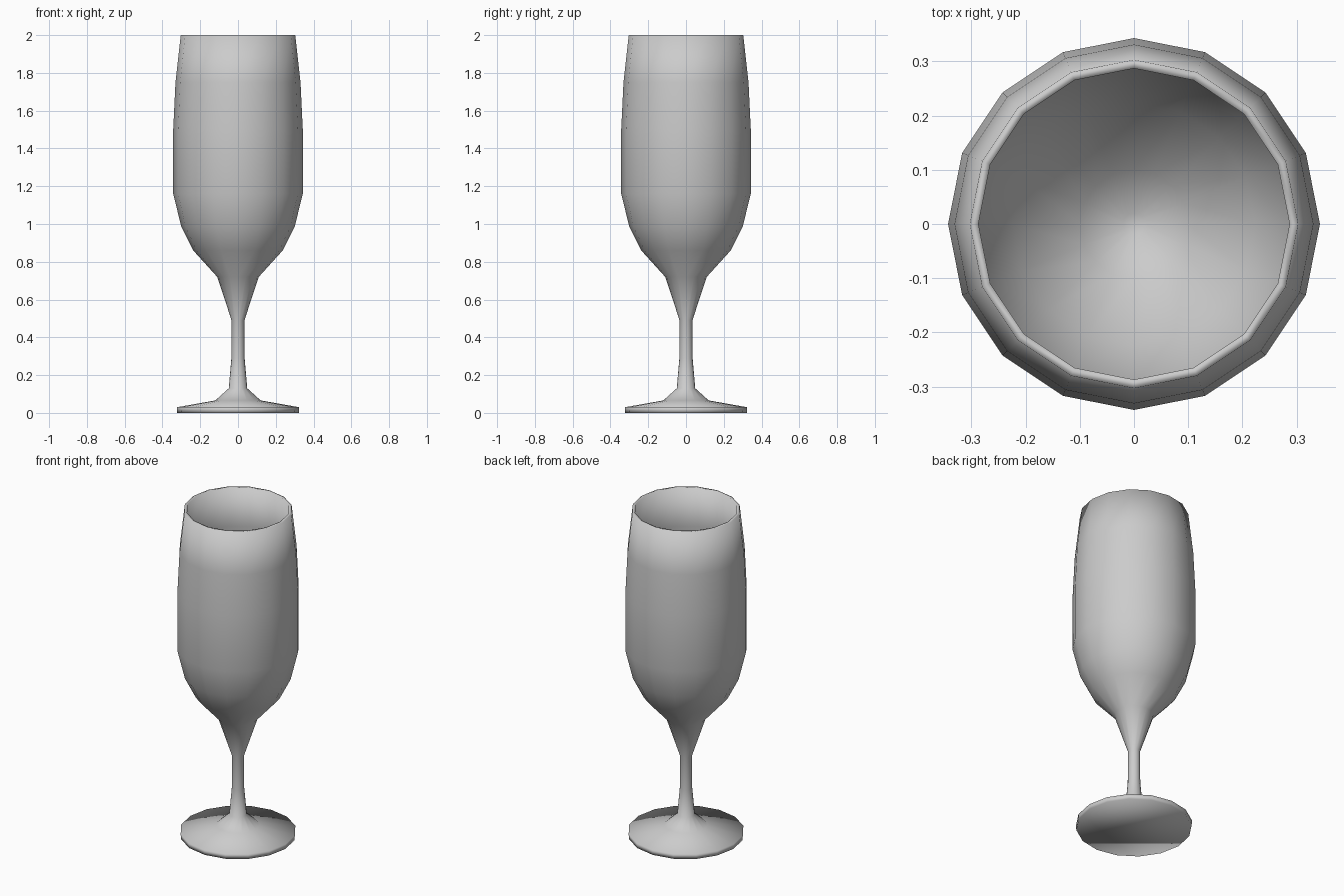
import bpy, bmesh
from math import cos, sin, tau

if "Cube" in bpy.data.objects:
    bpy.data.objects.remove(bpy.data.objects["Cube"])

SIDES = 16


def lathe(name, profile):
    """Turn a (radius, z) profile around z; both ends are capped."""
    bm = bmesh.new()
    rings = [[bm.verts.new((r * cos(tau * i / SIDES), r * sin(tau * i / SIDES), z))
              for i in range(SIDES)] for r, z in profile]
    for a, b in zip(rings, rings[1:]):
        for i in range(SIDES):
            j = (i + 1) % SIDES
            bm.faces.new((a[i], a[j], b[j], b[i]))
    bm.faces.new(rings[0][::-1])
    bm.faces.new(rings[-1])
    for f in bm.faces:
        f.smooth = True
    bmesh.ops.recalc_face_normals(bm, faces=bm.faces[:])
    mesh = bpy.data.meshes.new(name)
    bm.to_mesh(mesh)
    bm.free()
    obj = bpy.data.objects.new(name, mesh)
    bpy.context.collection.objects.link(obj)
    return obj


# Foot and stem
foot_stem = [(0.322, 0.0), (0.324, 0.03), (0.12, 0.066), (0.049, 0.13),
             (0.035, 0.29), (0.034, 0.49)]
# Outside of the bowl up to the rim
bowl_outer = [(0.11, 0.72), (0.237, 0.86), (0.30, 0.985), (0.343, 1.16),
              (0.343, 1.50), (0.331, 1.75), (0.303, 2.0)]
# Inside of the bowl from the rim down to its floor
bowl_inner = [(0.287, 2.0), (0.314, 1.75), (0.326, 1.50), (0.326, 1.165),
              (0.285, 0.995), (0.224, 0.875), (0.10, 0.74), (0.02, 0.70)]

lathe("stemmed_glass", foot_stem + bowl_outer + bowl_inner)
